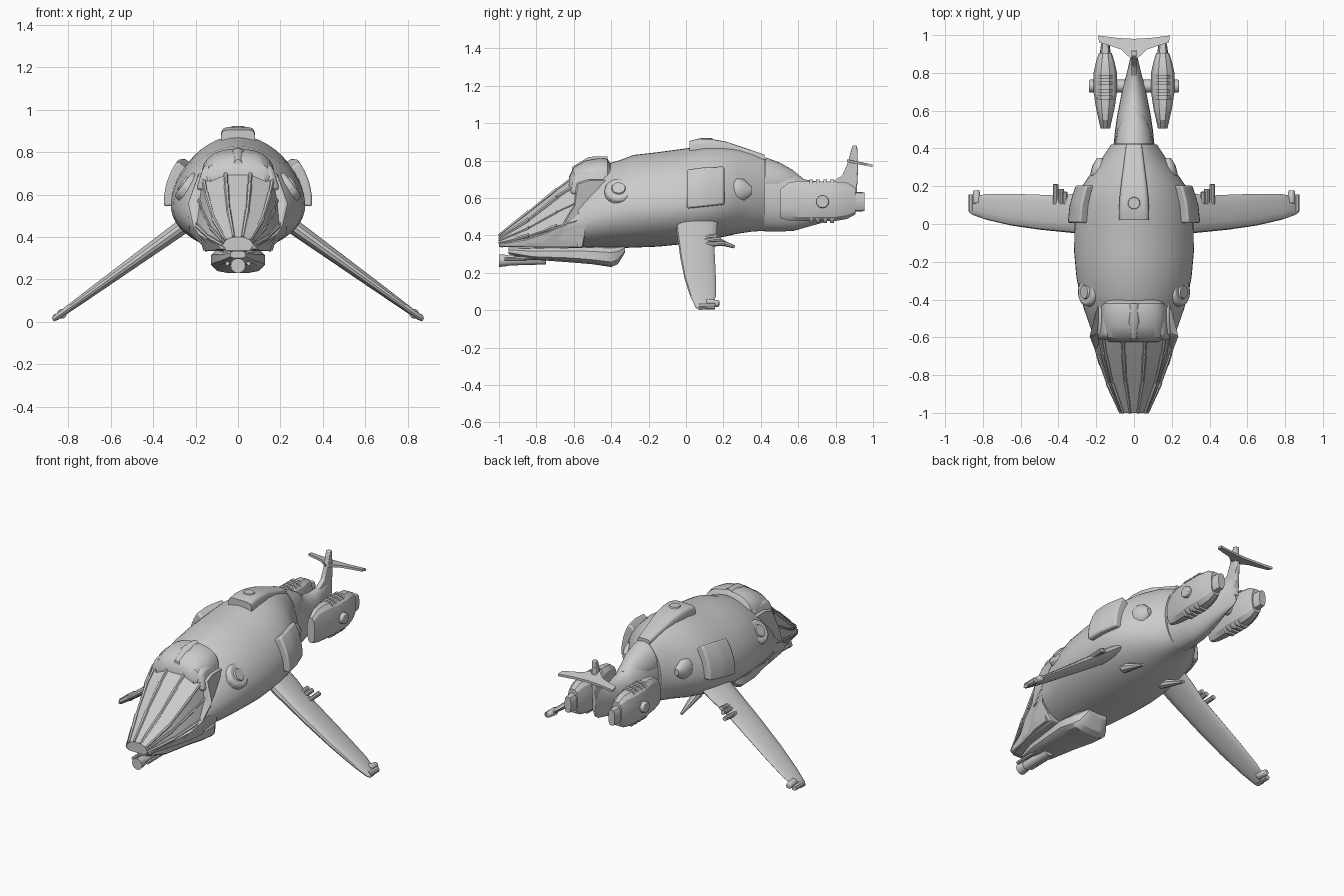
import bpy, bmesh
from math import sin, cos, pi, radians, copysign
from mathutils import Vector


def mk(name, verts, faces, mirror=False, angle=35, bevel=0):
    me = bpy.data.meshes.new(name)
    me.from_pydata([tuple(v) for v in verts], [], faces)
    bm = bmesh.new()
    bm.from_mesh(me)
    bmesh.ops.recalc_face_normals(bm, faces=bm.faces)
    bm.to_mesh(me)
    bm.free()
    for p in me.polygons:
        p.use_smooth = True
    me.set_sharp_from_angle(angle=radians(angle))
    ob = bpy.data.objects.new(name, me)
    bpy.context.collection.objects.link(ob)
    if bevel:
        b = ob.modifiers.new("bevel", "BEVEL")
        b.width, b.segments = bevel, 2
    if mirror:
        ob.modifiers.new("mirror", "MIRROR").use_mirror_merge = False
    return ob


def skin(name, rings, **kw):
    """Join equal closed rings and cap both ends."""
    n = len(rings[0])
    verts = [v for r in rings for v in r]
    faces = [(a * n + i, a * n + (i + 1) % n, (a + 1) * n + (i + 1) % n, (a + 1) * n + i)
             for a in range(len(rings) - 1) for i in range(n)]
    faces += [tuple(range(n)), tuple(range(len(verts) - n, len(verts)))]
    return mk(name, verts, faces, **kw)


def spow(v, e):
    return copysign(abs(v) ** e, v)


def sect(s, t, e, cx=0, off=0, top_e=None):
    """Point on a section s = (y, half width, bottom, widest height, top)."""
    y, w, zb, zm, zt = s
    up = sin(t) > 0
    e = top_e if up and top_e else e
    h = (zt - zm) if up else (zm - zb)
    return Vector((cx + (w + off) * spow(cos(t), e), y, zm + (h + off) * spow(sin(t), e)))


def loft(name, secs, n=32, e=1.0, cx=0, phase=0, top_e=None, **kw):
    return skin(name, [[sect(s, 2 * pi * (i + phase) / n, e, cx, 0, top_e) for i in range(n)] for s in secs], **kw)


def prism(name, pts, x0, x1, **kw):
    """Side outline of (y, z) points extruded in x; x0 and x1 are functions of y and z."""
    return skin(name, [[(f(y, z), y, z) for y, z in pts] for f in (x0, x1)], **kw)


def tube(name, p, q, r, r2=None, n=12, **kw):
    p, q = Vector(p), Vector(q)
    rot = (q - p).to_track_quat('Z', 'Y')
    ring = lambda c, rad: [c + rot @ Vector((rad * cos(2 * pi * i / n), rad * sin(2 * pi * i / n), 0)) for i in range(n)]
    return skin(name, [ring(p, r), ring(q, r if r2 is None else r2)], **kw)


# Main hull
HULL = [(-.66, .185, .335, .45, .56), (-.55, .23, .33, .48, .70), (-.45, .265, .33, .51, .775),
        (-.36, .29, .332, .53, .80), (-.28, .305, .335, .54, .83), (-.15, .317, .34, .55, .845),
        (0, .315, .355, .56, .865), (.1, .305, .37, .57, .88), (.2, .275, .392, .58, .88),
        (.28, .22, .41, .59, .87), (.35, .168, .42, .60, .85), (.42, .122, .425, .61, .82)]
UP = 1.1
loft("hull", HULL, n=48, e=.98, top_e=UP)


def hull_at(y):
    for a, b in zip(HULL, HULL[1:]):
        if a[0] <= y <= b[0]:
            k = (y - a[0]) / (b[0] - a[0])
            return [u + (v - u) * k for u, v in zip(a, b)]


def hull_plate(name, y0, y1, t0, t1, off, n=8, **kw):
    """Raised plate that follows the hull surface."""
    rings = []
    for j in range(n + 1):
        s = hull_at(y0 + (y1 - y0) * j / n)
        ts = [radians(t0 + (t1 - t0) * i / n) for i in range(n + 1)]
        rings.append([sect(s, t, .98, 0, off, 1) for t in ts] + [sect(s, t, .98, 0, -.03, UP) for t in reversed(ts)])
    return skin(name, rings, **kw)


hull_plate("shoulder_plate", .005, .205, -4, 35, .036, mirror=True, bevel=.01)

# Back plate running down the spine, with a small round hatch
loft("spine_plate", [(.02, .08, .82, .84, .905), (.07, .08, .82, .84, .918), (.14, .077, .82, .84, .915),
                     (.22, .068, .81, .84, .900), (.42, .042, .76, .79, .832)], n=24, e=.35)
tube("spine_hatch", (0, .11, .9), (0, .11, .922), .04, .03, n=16)

# Round side pods and rear side blisters
tube("side_pod", (.19, -.36, .60), (.258, -.36, .65), .085, .076, n=10, mirror=True, bevel=.014)
tube("side_pod_lens", (.24, -.36, .638), (.265, -.36, .655), .05, .035, n=12, mirror=True)
loft("rear_blister", [(.20, .015, .62, .64, .66), (.235, .045, .58, .64, .70), (.27, .05, .57, .64, .71),
                      (.31, .04, .58, .64, .70), (.35, .015, .62, .64, .66)], n=16, cx=.18, mirror=True)

# Faceted nose canopy with raised frame bars
half = [[(.07, -1, .36), (.058, -1, .385), (.022, -1, .40)],
        [(.14, -.84, .40), (.115, -.84, .485), (.045, -.84, .525)],
        [(.19, -.69, .45), (.15, -.69, .605), (.055, -.69, .645)],
        [(.205, -.58, .48), (.165, -.58, .68), (.06, -.58, .725)]]
rings = []
for h in half:
    pts = [(h[0][0] * .8, h[0][1], .337)] + h
    rings.append(pts + [(-x, y, z) for x, y, z in reversed(pts)])
skin("nose_canopy", rings, angle=12)
for a, b in zip(half, half[1:]):
    for p, q in zip(a, b):
        tube("canopy_bar", p, q, .008, .012, n=6, mirror=True)
    tube("canopy_middle_bar", (Vector(a[0]) + Vector(a[1])) / 2, (Vector(b[0]) + Vector(b[1])) / 2, .006, .009, n=6, mirror=True)

# Brow hood over the canopy and the jaw frame along its sides
loft("brow_hood", [(-.625, .13, .64, .66, .715), (-.60, .16, .62, .66, .765), (-.54, .17, .62, .67, .80),
                   (-.46, .172, .62, .68, .815), (-.42, .165, .62, .68, .81), (-.395, .14, .64, .68, .77)], n=32, e=.8)
loft("brow_ridge", [(-.61, .02, .72, .74, .765), (-.52, .035, .76, .78, .82), (-.42, .03, .77, .79, .823)], n=12)


def jaw_x(y, z):
    """Outer half width of the jaw, pulled in near the keel and the brow."""
    w = .08 + .155 * min(1, (y + 1) / .42) ** .85
    return w * (1 - .36 * max(0, .42 - z) / .08 * min(1, (y + 1) / .3)) - .35 * max(0, z - .56)


prism("jaw_frame", [(-.995, .34), (-.78, .336), (-.55, .333), (-.54, .42), (-.53, .49), (-.46, .53), (-.44, .61), (-.40, .63),
                    (-.41, .70), (-.52, .70), (-.585, .68), (-.60, .56), (-.66, .46), (-.74, .42), (-.85, .385), (-.995, .36)],
      lambda y, z: jaw_x(y, z) - .07, jaw_x, mirror=True, bevel=.008, angle=30)
prism("brow_cheek", [(-.62, .62), (-.60, .73), (-.54, .745), (-.43, .745), (-.41, .68), (-.46, .62)],
      lambda y, z: .1, lambda y, z: .185 - .3 * (z - .66), mirror=True, bevel=.02)
tube("nose_bumper", (-.07, -.985, .348), (.07, -.985, .348), .013, n=10)

# Chin gun below the nose
loft("chin_housing", [(-.95, .035, .30, .315, .335), (-.82, .085, .27, .30, .335), (-.62, .11, .255, .30, .34),
                      (-.50, .13, .245, .29, .345), (-.40, .12, .23, .28, .345), (-.365, .10, .245, .29, .345),
                      (-.325, .07, .31, .325, .345)], n=12, e=.6, phase=.5, angle=30)
tube("chin_barrel", (0, -.995, .265), (0, -.75, .272), .028, n=14)
tube("chin_muzzle", (0, -1, .265), (0, -.95, .266), .035, .03, n=14)
tube("chin_side_rod", (.05, -.97, .275), (.05, -.7, .28), .01, n=8, mirror=True)

# Drooped wings, each a lens-shaped section swept along the span
wing_z = lambda x: .435 - (x - .28) * .72
wing = []
for x, lead, trail, th in [(.18, -.055, .17, .036), (.3, -.05, .165, .034), (.38, -.042, .15, .031), (.5, -.03, .155, .027),
                           (.65, -.008, .16, .022), (.78, .022, .16, .017), (.855, .048, .14, .013), (.872, .062, .11, .008)]:
    mid, c = (lead + trail) / 2, (trail - lead) / 2
    h = [th * sin(pi * i / 8) * (1 - .3 * cos(pi * i / 8)) for i in range(16)]
    wing.append([(x + .58 * h[i], mid + c * spow(cos(pi * i / 8), .8), wing_z(x) + .81 * h[i]) for i in range(16)])
skin("wing", wing, mirror=True)
tube("wing_tip_light", (.83, .11, .038), (.835, .178, .036), .024, .018, n=10, mirror=True, bevel=.006)
tube("wing_tip_prong", (.858, .07, .022), (.858, .155, .022), .017, n=8, mirror=True)
for x, y1 in [(.365, .17), (.385, .185), (.415, .21)]:
    tube("wing_gun", (x, .06, wing_z(x) + .012), (x, y1, wing_z(x) + .02), .014, n=10, mirror=True)
tube("belly_spike", (.14, .08, .40), (.15, .26, .338), .03, .008, n=8, mirror=True)

# Tail boom, upper cowl and fin
loft("tail_boom", [(.42, .108, .42, .59, .81), (.50, .1, .42, .58, .785), (.58, .088, .425, .57, .74), (.63, .078, .44, .57, .70),
                   (.72, .06, .465, .58, .685), (.80, .038, .49, .6, .69), (.87, .022, .505, .61, .70), (.905, .012, .53, .62, .70)], n=24)
loft("tail_cowl", [(.425, .1, .62, .68, .818), (.50, .088, .62, .68, .79), (.57, .06, .62, .68, .75), (.625, .015, .66, .68, .705)], n=20)
prism("tail_fin", [(.68, .64), (.78, .685), (.835, .72), (.862, .78), (.89, .88), (.915, .88), (.92, .76), (.91, .56)],
      lambda y, z: -.014, lambda y, z: .014, bevel=.005)
plan = [(0, .86), (.07, .925), (.185, .962), (.19, .998), (.09, .985), (0, .98)]
plan += [(-x, y) for x, y in plan[-2:0:-1]]
skin("tail_plane", [[(x, y, .80 - (y - .86) * .2 + d) for x, y in plan] for d in (-.007, .007)], angle=20)

# Engines beside the tail, with ribs, hubs and nozzles
loft("engine", [(.505, .026, .49, .57, .65), (.55, .036, .478, .58, .685), (.61, .05, .475, .58, .695), (.70, .064, .475, .58, .69),
                (.80, .064, .475, .58, .69), (.86, .05, .485, .59, .685), (.905, .035, .51, .59, .66)],
     n=12, e=.75, cx=.152, phase=.5, angle=25, mirror=True)
loft("engine_nozzle", [(.88, .032, .525, .58, .635), (.955, .022, .53, .58, .63)], n=12, e=.7, cx=.152, mirror=True)
for y in (.67, .705, .745, .78):
    loft("engine_rib", [(y - .01, .05, .464, .58, .702), (y + .01, .05, .464, .58, .702)], n=12, e=.6, cx=.152, phase=.5, mirror=True)
tube("engine_hub", (.03, .73, .58), (.238, .73, .58), .034, n=14, mirror=True, bevel=.006)
